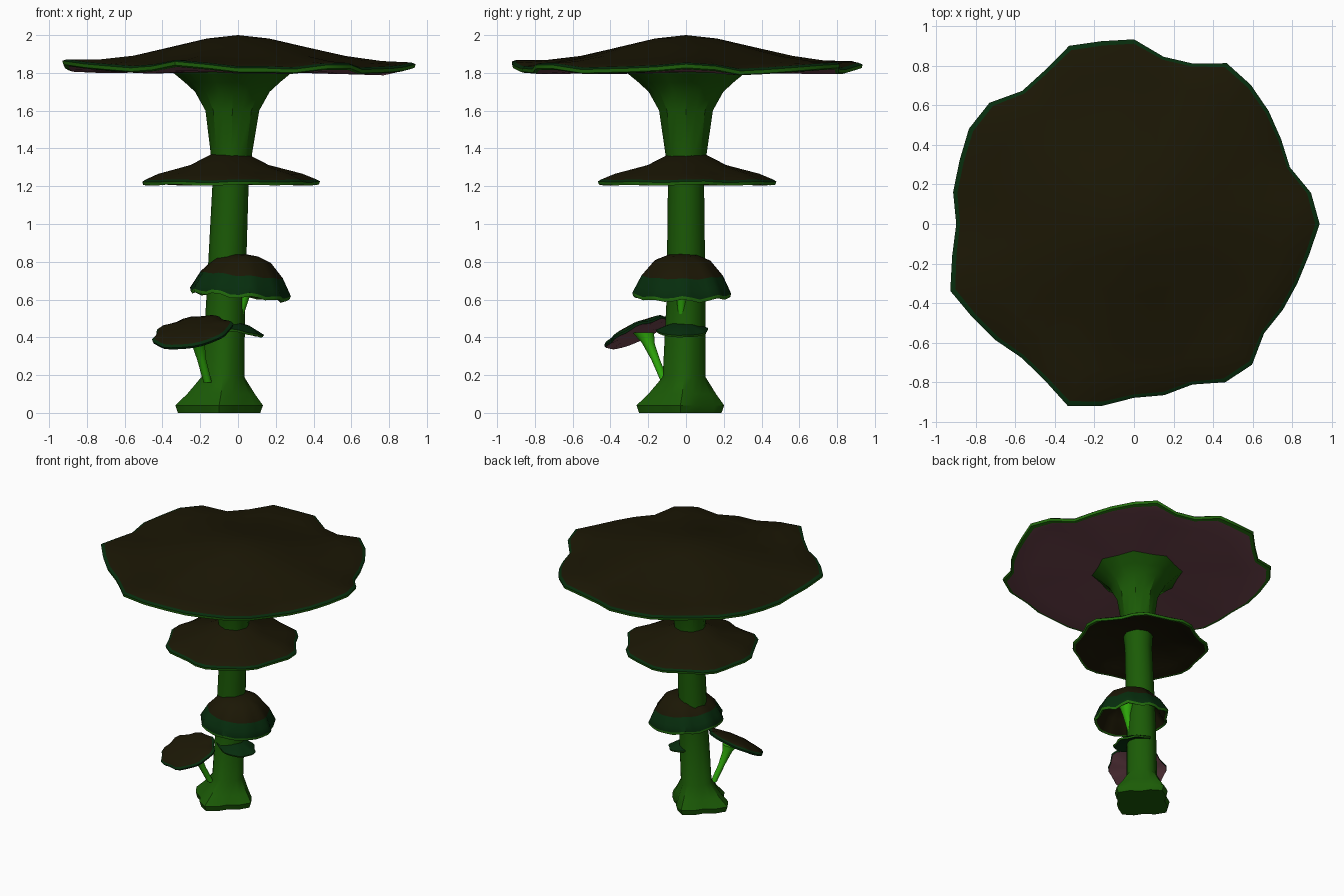
import bpy
import bmesh
from math import sin, cos, pi, tau
from mathutils import Vector, Matrix

cube = bpy.data.objects.get("Cube")
if cube:
    bpy.data.objects.remove(cube)


def material(name, rgb):
    mat = bpy.data.materials.new(name)
    mat.use_nodes = True
    mat.diffuse_color = (*rgb, 1)
    mat.node_tree.nodes["Principled BSDF"].inputs["Base Color"].default_value = (*rgb, 1)
    return mat


MATS = [
    material("dark brown", (0.011, 0.0085, 0.0015)),
    material("dark green", (0.002, 0.026, 0.004)),
    material("stem green", (0.011, 0.105, 0.002)),
    material("dusky purple", (0.17, 0.062, 0.080)),
    material("bright green", (0.028, 0.400, 0.003)),
    material("lip green", (0.016, 0.150, 0.004)),
]
BROWN, DARK, GREEN, PURPLE, BRIGHT, LIP = range(6)


def skin(name, rings, colours, top=None, bottom=None, angle=40):
    """Bridge a stack of rings, closing each end with a fan or a flat face."""
    bm = bmesh.new()
    loops = [[bm.verts.new(p) for p in ring] for ring in rings]
    n = len(loops[0])
    for low, high, colour in zip(loops, loops[1:], colours):
        for i in range(n):
            j = (i + 1) % n
            bm.faces.new((low[i], low[j], high[j], high[i])).material_index = colour
    for loop, tip, colour in ((loops[0], top, colours[0]), (loops[-1], bottom, colours[-1])):
        if tip is None:
            bm.faces.new(loop).material_index = colour
            continue
        apex = bm.verts.new(tip)
        for i in range(n):
            bm.faces.new((loop[i], loop[(i + 1) % n], apex)).material_index = colour
    bmesh.ops.recalc_face_normals(bm, faces=bm.faces)
    mesh = bpy.data.meshes.new(name)
    bm.to_mesh(mesh)
    bm.free()
    for mat in MATS:
        mesh.materials.append(mat)
    obj = bpy.data.objects.new(name, mesh)
    bpy.context.collection.objects.link(obj)
    bpy.ops.object.select_all(action='DESELECT')
    obj.select_set(True)
    bpy.context.view_layer.objects.active = obj
    bpy.ops.object.shade_smooth_by_angle(angle=angle * pi / 180)


def cap(name, centre, radii, profile, colours, top_z, bottom_z, wave, normal=(0, 0, 1), squash=1):
    """Wavy mushroom cap; profile runs from the crown over the rim to the underside."""
    n = len(radii)
    mean = sum(radii) / n
    turn = Vector((0, 0, 1)).rotation_difference(Vector(normal)).to_matrix().to_4x4()
    place = Matrix.Translation(centre) @ turn
    rings = []
    for frac, z in profile:
        ring = []
        for i, rim in enumerate(radii):
            a = tau * i / n
            r = frac * (mean + (rim - mean) * frac ** 3)
            lift = wave * (rim - mean) * frac ** 4
            ring.append(place @ Vector((r * cos(a), squash * r * sin(a), z + lift)))
        rings.append(ring)
    skin(name, rings, colours, place @ Vector((0, 0, top_z)), place @ Vector((0, 0, bottom_z)))


def lobes(radius, count, amount, phase=0.0, n=32):
    return [radius * (1 + amount * (sin(count * tau * i / n + phase)
                                    + 0.5 * sin((count - 3) * tau * i / n + 2 * phase)))
            for i in range(n)]


def tube(name, points, radii, colour, n=10):
    """Tapered stem along a short path."""
    points = [Vector(p) for p in points]
    rings = [[p + Vector((r * cos(tau * i / n), r * sin(tau * i / n), 0)) for i in range(n)]
             for p, r in zip(points, radii)]
    skin(name, rings, [colour] * (len(points) - 1), angle=50)


# Main trunk: centre x, centre y, height, radius, four-lobe and eight-lobe amounts
trunk = [
    (-0.10, -0.03, 0.00, 0.188, 0.16, 0), (-0.10, -0.03, 0.04, 0.200, 0.16, 0),
    (-0.09, -0.02, 0.10, 0.160, 0.12, 0), (-0.08, -0.01, 0.19, 0.110, 0.03, 0),
    (-0.065, 0, 0.60, 0.101, 0, 0.02), (-0.04, 0, 1.20, 0.094, 0, 0.02),
    (-0.035, 0, 1.37, 0.107, 0, 0.02), (-0.03, 0, 1.60, 0.138, 0, 0.03),
    (-0.03, 0, 1.70, 0.190, 0, 0.04), (-0.03, 0, 1.75, 0.240, 0, 0.05),
    (-0.03, 0, 1.815, 0.315, 0, 0.05),
]
rings = []
for x, y, z, r, four, eight in trunk:
    ring = []
    for i in range(16):
        a = tau * i / 16
        rad = r * (1 + four * cos(4 * a) + eight * cos(8 * a))
        ring.append((x + rad * cos(a), y + rad * sin(a), z))
    rings.append(ring)
skin("trunk", rings, [GREEN] * (len(rings) - 1), angle=35)

# Great top cap with an irregular rim
rim = [.94, .91, .84, .86, .89, .92, .94, .865, .86, .935, .94, .96,
       .90, .88, .955, .965, .94, .93, .90, .935, .99, .945, .915, .885,
       .91, .98, .935, .88, .88, .865, .925, .93, .86, .87, .88, .90]
cap("top_cap", (0, 0, 1.80), rim,
    [(0.18, 0.182), (0.40, 0.135), (0.62, 0.088), (0.82, 0.058), (0.978, 0.046),
     (1, 0.036), (0.995, 0.017), (0.97, 0.010), (0.8, 0.001), (0.3, 0.004)],
    [BROWN] * 4 + [DARK, LIP, LIP, PURPLE, PURPLE], 0.20, 0.006, 0.36)

# Second, wide collar cap around the trunk
cap("collar_cap", (-0.045, 0.005, 1.205), lobes(0.460, 8, 0.04, 0.6),
    [(0.22, 0.162), (0.45, 0.107), (0.82, 0.060), (0.965, 0.029),
     (1, 0.018), (0.99, 0.001), (0.96, 0.002), (0.8, 0.035), (0.4, 0.085)],
    [BROWN] * 3 + [DARK, LIP, LIP, BROWN, BROWN], 0.165, 0.10, 0.15)

# Domed cap, leaning a little to the left side
cap("dome_cap", (0.008, -0.02, 0.628), lobes(0.258, 9, 0.04, 1.1),
    [(0.3, 0.208), (0.58, 0.178), (0.83, 0.100), (0.93, 0.045), (1, 0.004),
     (0.985, -0.014), (0.93, -0.008), (0.75, 0.085), (0.4, 0.15)],
    [BROWN, BROWN, DARK, DARK, LIP, LIP, BROWN, BROWN], 0.215, 0.165, 0.8,
    normal=(0.09, 0, 1))
tube("dome_stem", [(-0.01, -0.02, 0.45), (0.02, -0.025, 0.55), (0.042, -0.025, 0.65), (0.06, -0.02, 0.78)],
     [0.015, 0.02, 0.032, 0.07], BRIGHT)

# Small shelf cap
cap("shelf_cap", (0.0, -0.018, 0.437), lobes(0.134, 7, 0.05, 0.3),
    [(0.4, 0.036), (0.8, 0.014), (1, 0.0), (0.96, -0.012), (0.5, 0.004)],
    [DARK, DARK, LIP, DARK], 0.042, 0.01, 0.3, normal=(0.2, 0, 1))

# Tilted cap on its own slender stem
cap("tilted_cap", (-0.243, -0.258, 0.425), lobes(0.212, 8, 0.045, 0.9),
    [(0.35, 0.035), (0.7, 0.027), (0.94, 0.014), (1, 0.002), (0.98, -0.010), (0.5, -0.004)],
    [BROWN, BROWN, DARK, DARK, PURPLE], 0.04, 0.0, 0.3,
    normal=(-0.2, -0.45, 1), squash=0.85)
tube("tilted_stem", [(-0.16, -0.11, 0.16), (-0.192, -0.160, 0.28), (-0.212, -0.200, 0.37), (-0.226, -0.226, 0.425)],
     [0.022, 0.024, 0.035, 0.06], BRIGHT)
